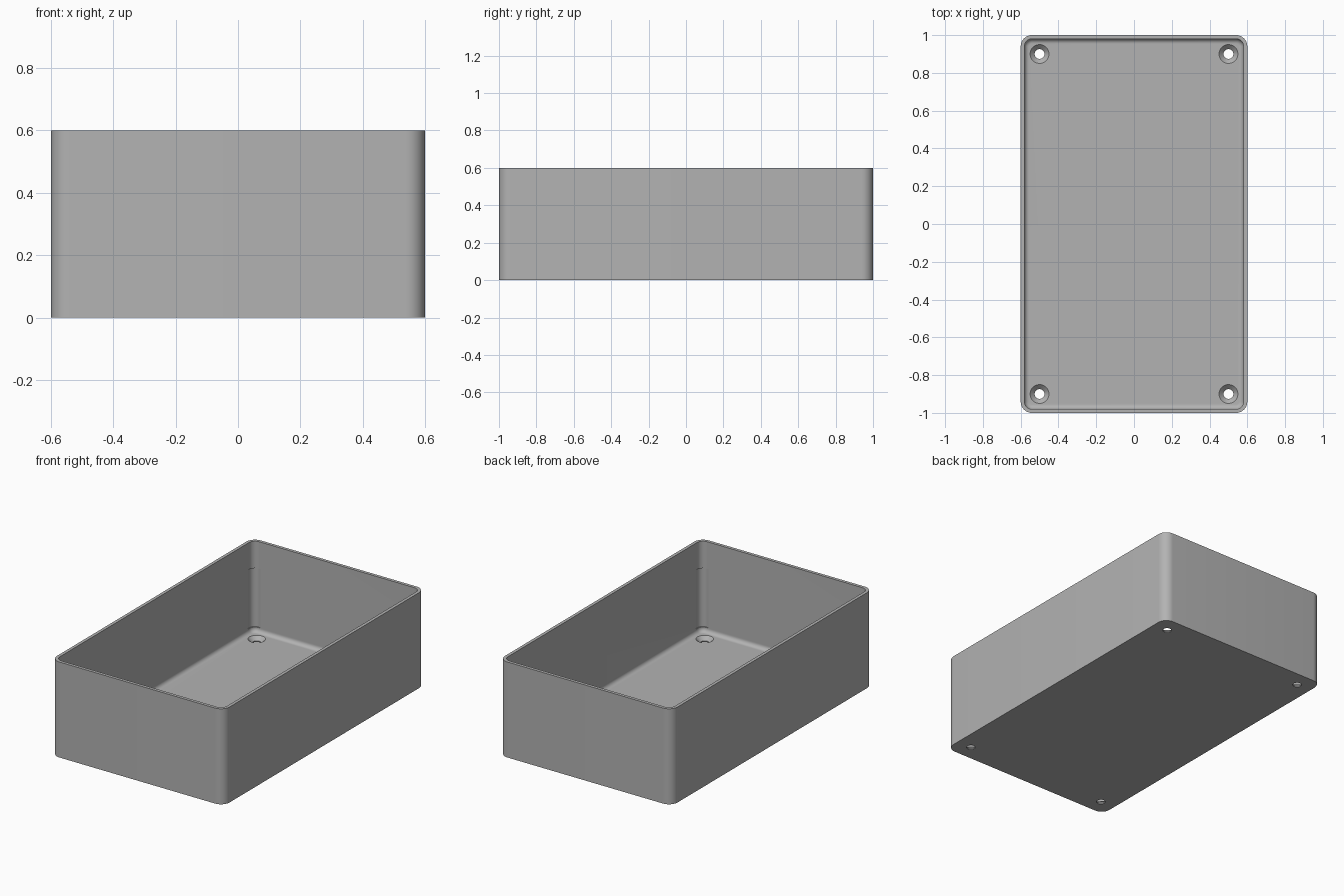
import bpy, bmesh, math

WIDTH, LENGTH, HEIGHT = 1.2, 2.0, 0.6
CORNER, WALL, FLOOR, FILLET = 0.06, 0.02, 0.03, 0.025

cube = bpy.data.objects.get("Cube")
if cube:
    bpy.data.objects.remove(cube, do_unlink=True)

grey = bpy.data.materials.new("plain grey")
grey.use_nodes = True
color = (0.45, 0.45, 0.45, 1)
grey.diffuse_color = color
grey.node_tree.nodes["Principled BSDF"].inputs["Base Color"].default_value = color


def make_object(name, bm):
    bmesh.ops.recalc_face_normals(bm, faces=bm.faces)
    mesh = bpy.data.meshes.new(name)
    bm.to_mesh(mesh)
    bm.free()
    mesh.materials.append(grey)
    obj = bpy.data.objects.new(name, mesh)
    bpy.context.collection.objects.link(obj)
    return obj


def rounded_ring(bm, inset, z, steps=10):
    """Rounded rectangle, moved inwards by inset."""
    radius = CORNER - inset
    cx, cy = WIDTH / 2 - CORNER, LENGTH / 2 - CORNER
    ring = []
    for quarter, (sx, sy) in enumerate([(1, 1), (-1, 1), (-1, -1), (1, -1)]):
        for i in range(steps + 1):
            a = (quarter + i / steps) * math.pi / 2
            ring.append(bm.verts.new((sx * cx + radius * math.cos(a),
                                      sy * cy + radius * math.sin(a), z)))
    return ring


def turned(bm, x, y, profile, sides=40):
    """Closed solid turned about a vertical axis from (radius, z) points."""
    rings = [[bm.verts.new((x + r * math.cos(math.tau * i / sides),
                            y + r * math.sin(math.tau * i / sides), z))
              for i in range(sides)] for r, z in profile]
    loft(bm, rings)


def loft(bm, rings):
    for low, high in zip(rings, rings[1:]):
        for i in range(len(low)):
            j = (i + 1) % len(low)
            bm.faces.new((low[i], low[j], high[j], high[i]))
    bm.faces.new(rings[0])
    bm.faces.new(rings[-1])


# Open box: outer wall, rim, inner wall, floor fillet, floor
bm = bmesh.new()
levels = [(0, 0), (0, HEIGHT), (WALL, HEIGHT)]
for i in range(9):
    a = i / 8 * math.pi / 2
    levels.append((WALL + FILLET * (1 - math.cos(a)),
                   FLOOR + FILLET * (1 - math.sin(a))))
loft(bm, [rounded_ring(bm, inset, z) for inset, z in levels])
box = make_object("open_box", bm)

# Countersunk screw holes and shallow corner reliefs
holes, reliefs = bmesh.new(), bmesh.new()
for sx in (-1, 1):
    for sy in (-1, 1):
        turned(holes, sx * 0.5, sy * 0.9,
               [(0.026, -0.05), (0.026, 0.006), (0.05, FLOOR), (0.05, 0.06)])
        turned(reliefs, sx * 0.547, sy * 0.947, [(0.038, 0.06), (0.038, 0.43)])

for name, bm in (("screw_hole_cutter", holes), ("corner_relief_cutter", reliefs)):
    cutter = make_object(name, bm)
    cutter.hide_render = True
    cutter.hide_viewport = True
    mod = box.modifiers.new(name, "BOOLEAN")
    mod.operation = "DIFFERENCE"
    mod.solver = "EXACT"
    mod.object = cutter

# Bake the cuts, then smooth the round parts
bpy.context.view_layer.update()
baked = bpy.data.meshes.new_from_object(box.evaluated_get(bpy.context.evaluated_depsgraph_get()))
box.modifiers.clear()
box.data = baked
for name in ("screw_hole_cutter", "corner_relief_cutter"):
    bpy.data.objects.remove(bpy.data.objects[name], do_unlink=True)
bpy.ops.object.select_all(action="DESELECT")
box.select_set(True)
bpy.context.view_layer.objects.active = box
bpy.ops.object.shade_smooth_by_angle(angle=math.radians(30))
